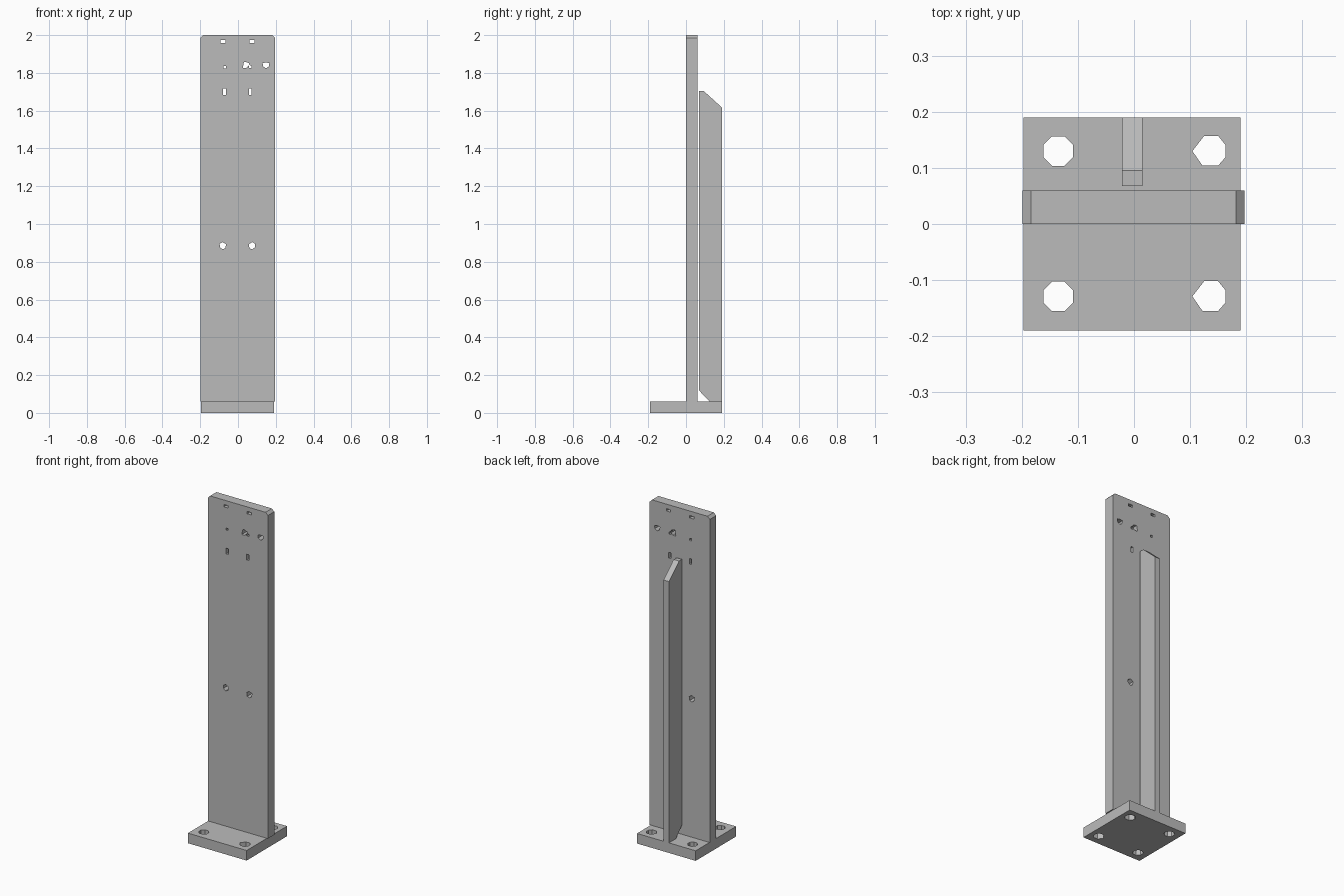
import bpy, bmesh
from math import radians, sin, cos, pi

cube = bpy.data.objects.get("Cube")
if cube:
    bpy.data.objects.remove(cube, do_unlink=True)

grey = bpy.data.materials.new("plain grey")
grey.use_nodes = True
grey.diffuse_color = (0.5, 0.5, 0.5, 1)
grey.node_tree.nodes["Principled BSDF"].inputs["Base Color"].default_value = (0.5, 0.5, 0.5, 1)


def slab(name, loops, thickness, location, rotation=(0, 0, 0)):
    """Extrude an outline (first loop) with holes (other loops) into a mesh."""
    curve = bpy.data.curves.new(name, "CURVE")
    curve.dimensions = "2D"
    curve.fill_mode = "BOTH"
    curve.extrude = thickness / 2
    for loop in loops:
        spline = curve.splines.new("POLY")
        spline.points.add(len(loop) - 1)
        for point, (u, v) in zip(spline.points, loop):
            point.co = (u, v, 0, 1)
        spline.use_cyclic_u = True
    temp = bpy.data.objects.new(name + " outline", curve)
    bpy.context.scene.collection.objects.link(temp)
    graph = bpy.context.evaluated_depsgraph_get()
    mesh = bpy.data.meshes.new_from_object(temp.evaluated_get(graph))
    bpy.data.objects.remove(temp, do_unlink=True)
    bpy.data.curves.remove(curve)

    bm = bmesh.new()
    bm.from_mesh(mesh)
    bmesh.ops.remove_doubles(bm, verts=bm.verts, dist=0.0001)
    bmesh.ops.recalc_face_normals(bm, faces=bm.faces)
    for face in bm.faces:
        face.smooth = False
    bm.to_mesh(mesh)
    bm.free()
    mesh.name = name
    mesh.materials.clear()
    mesh.materials.append(grey)
    obj = bpy.data.objects.new(name, mesh)
    obj.location = location
    obj.rotation_euler = [radians(a) for a in rotation]
    bpy.context.scene.collection.objects.link(obj)
    return obj


def rect(u, v, w, h):
    return [(u + a * w / 2, v + b * h / 2) for a, b in ((-1, -1), (1, -1), (1, 1), (-1, 1))]


def ring(u, v, r, n=8):
    return [(u + r * cos(2 * pi * (i + 0.5) / n), v + r * sin(2 * pi * (i + 0.5) / n)) for i in range(n)]


def shifted(points, u, v):
    return [(u + a, v + b) for a, b in points]


# Base plate with four bolt holes, the right-hand pair drawn to a point
pointed = [(-0.031, 0), (-0.01, 0.027), (0.015, 0.027), (0.028, 0.011),
           (0.028, -0.011), (0.015, -0.026), (-0.013, -0.026)]
holes = []
for y in (-0.129, 0.13):
    holes.append(ring(-0.135, y, 0.0285))
    holes.append(shifted(pointed, 0.135, y))
slab("base_plate", [rect(-0.0035, 0, 0.387, 0.38)] + holes, 0.06, (0, 0, 0.03))

# Upright plate with clipped top corners, slots and rough round holes
outline = [(-0.199, 0.06), (0.197, 0.06), (0.197, 1.985), (0.182, 2.0),
           (-0.184, 2.0), (-0.199, 1.985)]
teardrop = [(-0.016, 0.008), (-0.012, -0.014), (0.003, -0.019), (0.017, -0.008),
            (0.018, 0.01), (0.002, 0.019)]
mid_left = [(-u, v) for u, v in teardrop]
heart = [(-0.018, 0.011), (-0.015, -0.007), (0, -0.017), (0.015, -0.007), (0.018, 0.011), (0, 0.014)]
joined = [(0.025, 1.826), (0.045, 1.826), (0.057, 1.838), (0.058, 1.826), (0.071, 1.826),
          (0.071, 1.838), (0.06, 1.842), (0.058, 1.851), (0.042, 1.858), (0.032, 1.859)]
cuts = [rect(x, 1.966, 0.027, 0.014) for x in (-0.08, 0.074)]
cuts += [rect(x, 1.7, 0.015, 0.034) for x in (-0.071, 0.065)]
cuts += [rect(-0.071, 1.831, 0.013, 0.013), joined, shifted(heart, 0.148, 1.841),
         shifted(mid_left, -0.079, 0.885), shifted(teardrop, 0.073, 0.885)]
slab("upright_plate", [outline] + cuts, 0.06, (0, 0.03, 0), (90, 0, 0))

# Stiffening rib behind the upright, cut away at top and foot
rib = [(0.068, 0.12), (0.125, 0.06), (0.19, 0.06), (0.19, 1.617), (0.095, 1.703), (0.068, 1.703)]
slab("back_rib", [rib], 0.036, (-0.003, 0, 0), (90, 0, 90))
